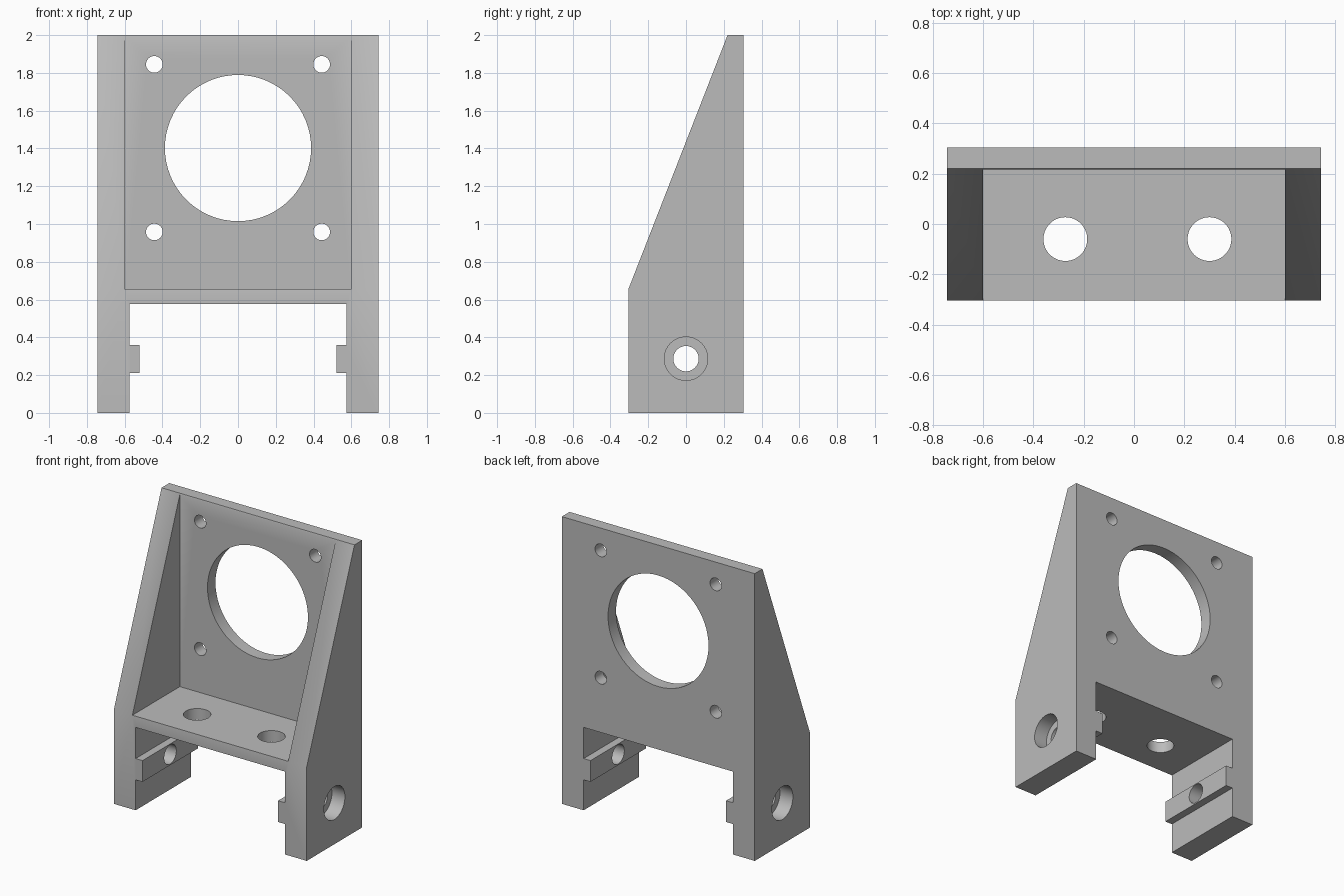
import bpy
import bmesh
import math
from mathutils import Vector, Matrix

cube = bpy.data.objects.get("Cube")
if cube:
    bpy.data.objects.remove(cube, do_unlink=True)

grey = bpy.data.materials.new("plain grey")
grey.use_nodes = True
colour = (0.5, 0.5, 0.5, 1)
grey.diffuse_color = colour
grey.node_tree.nodes["Principled BSDF"].inputs["Base Color"].default_value = colour

HALF_W, HALF_D = 0.743, 0.305
SHELF_TOP, SHELF_BOTTOM = 0.655, 0.577


def finish(name, bm):
    bmesh.ops.recalc_face_normals(bm, faces=bm.faces)
    mesh = bpy.data.meshes.new(name)
    bm.to_mesh(mesh)
    bm.free()
    mesh.materials.append(grey)
    obj = bpy.data.objects.new(name, mesh)
    bpy.context.scene.collection.objects.link(obj)
    return obj


def prism(name, points, sweep):
    """Extrude a closed 3D outline along a vector."""
    bm = bmesh.new()
    face = bm.faces.new([bm.verts.new(p) for p in points])
    new = bmesh.ops.extrude_face_region(bm, geom=[face])["geom"]
    bmesh.ops.translate(bm, vec=sweep, verts=[v for v in new if isinstance(v, bmesh.types.BMVert)])
    return finish(name, bm)


def drill(name, centre, radius, length, axis):
    """Cylinder centred on a point, along an axis."""
    bm = bmesh.new()
    turn = Vector(axis).to_track_quat("Z", "Y").to_matrix().to_4x4()
    bmesh.ops.create_cone(bm, cap_ends=True, segments=64, radius1=radius, radius2=radius,
                          depth=length, matrix=Matrix.Translation(centre) @ turn)
    return finish(name, bm)


# Bracket body: side profile swept across the width
profile = [(-HALF_D, 0), (HALF_D, 0), (HALF_D, 2), (0.22, 2), (-HALF_D, SHELF_TOP)]
body = prism("motor_bracket", [(-HALF_W, y, z) for y, z in profile], (2 * HALF_W, 0, 0))

# Open pocket between the side gussets
cutters = [prism("pocket_cutter",
                 [(-0.6, y, z) for y, z in ((-1, SHELF_TOP), (0.217, SHELF_TOP), (0.217, 3), (-1, 3))],
                 (1.2, 0, 0))]

# Slot between the legs, leaving a rail on each inner face
half_slot = [(0.575, -1), (0.575, 0.212), (0.522, 0.212), (0.522, 0.36), (0.575, 0.36), (0.575, SHELF_BOTTOM)]
outline = half_slot + [(-x, z) for x, z in reversed(half_slot)]
cutters.append(prism("slot_cutter", [(x, -1, z) for x, z in outline], (0, 2, 0)))

# Large opening and four screw holes in the back plate
cutters.append(drill("opening_cutter", (0, 0.3, 1.402), 0.387, 0.5, (0, 1, 0)))
for x in (-0.443, 0.443):
    for z in (0.958, 1.845):
        cutters.append(drill("screw_cutter", (x, 0.3, z), 0.044, 0.5, (0, 1, 0)))

# Two holes in the shelf
for x in (-0.273, 0.3):
    cutters.append(drill("shelf_cutter", (x, -0.06, 0.62), 0.087, 0.3, (0, 0, 1)))

# Counterbored holes through the legs
for side in (-1, 1):
    cutters.append(drill("bolt_cutter", (side * 0.6, 0, 0.287), 0.067, 0.6, (1, 0, 0)))
    cutters.append(drill("counterbore_cutter", (side * HALF_W, 0, 0.287), 0.115, 0.2, (1, 0, 0)))

# Apply the cuts and remove the helpers
bpy.context.view_layer.objects.active = body
for cutter in cutters:
    cutter.hide_render = True
    cut = body.modifiers.new(cutter.name, "BOOLEAN")
    cut.operation = "DIFFERENCE"
    cut.solver = "EXACT"
    cut.object = cutter
    bpy.ops.object.modifier_apply(modifier=cut.name)
    bpy.data.objects.remove(cutter, do_unlink=True)

bpy.ops.object.select_all(action="DESELECT")
body.select_set(True)
bpy.ops.object.shade_smooth_by_angle(angle=math.radians(30))
